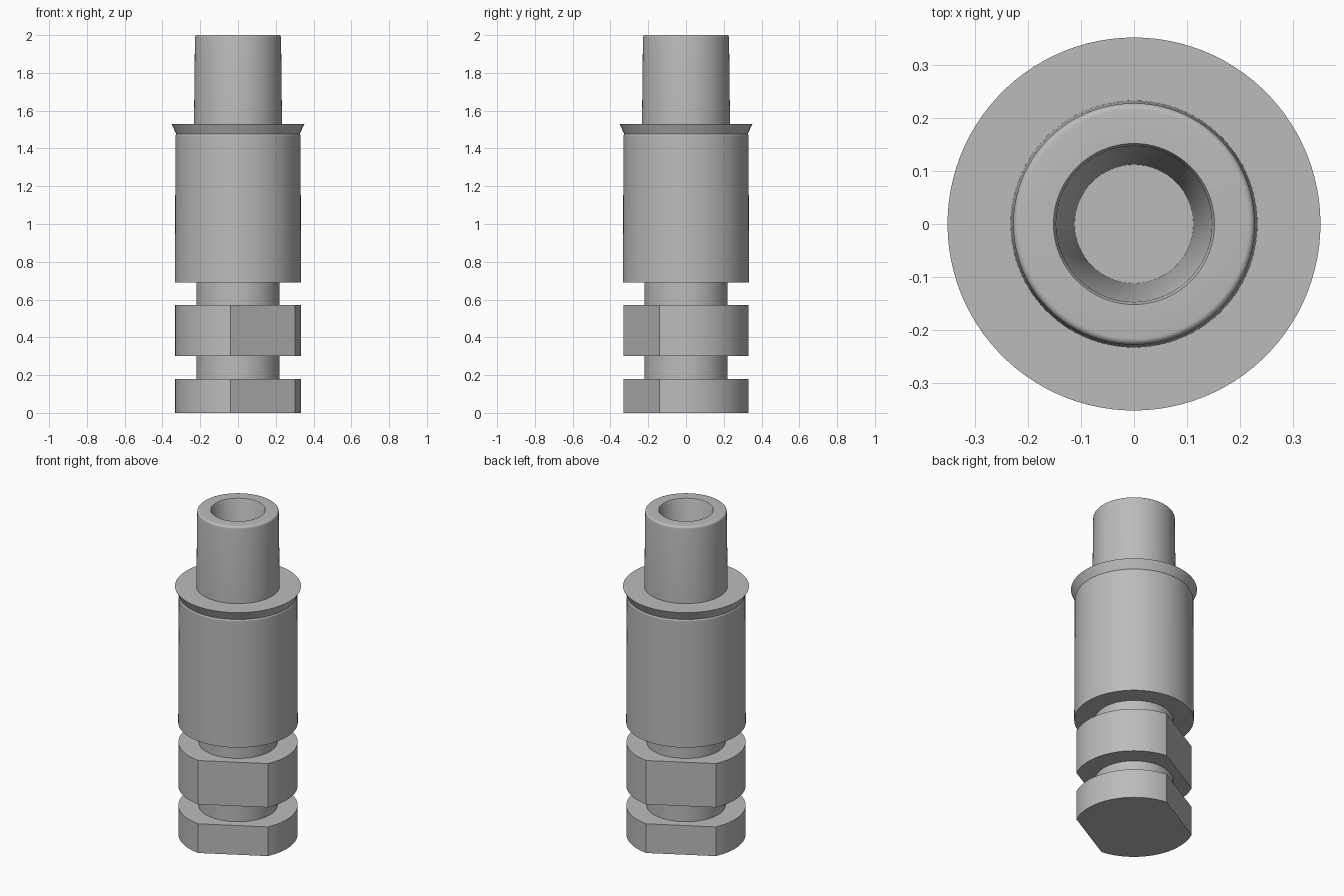
import bpy, bmesh, math
from mathutils import Vector

cube = bpy.data.objects.get("Cube")
if cube:
    bpy.data.objects.remove(cube, do_unlink=True)

SEGMENTS = 100
FLAT_ANGLE = math.radians(-61)
RADIUS = 0.333
FLAT_DISTANCE = RADIUS * math.cos(math.radians(36))

grey = bpy.data.materials.new("grey")
grey.use_nodes = True
colour = (0.5, 0.5, 0.5, 1)
grey.diffuse_color = colour
grey.node_tree.nodes["Principled BSDF"].inputs["Base Color"].default_value = colour


def lathe(name, profile, flats=False):
    """Revolve (radius, height) points; optionally press two opposite flats."""
    bm = bmesh.new()
    rings = []
    for r, z in profile:
        if r == 0:
            rings.append([bm.verts.new((0, 0, z))] * SEGMENTS)
            continue
        ring = []
        for j in range(SEGMENTS):
            a = FLAT_ANGLE + math.tau * j / SEGMENTS
            ring.append(bm.verts.new((r * math.cos(a), r * math.sin(a), z)))
        rings.append(ring)
    for low, high in zip(rings, rings[1:]):
        for j in range(SEGMENTS):
            k = (j + 1) % SEGMENTS
            corners = [low[j], low[k], high[k], high[j]]
            bm.faces.new(list(dict.fromkeys(corners)))
    if flats:
        normal = Vector((math.cos(FLAT_ANGLE), math.sin(FLAT_ANGLE), 0))
        for v in bm.verts:
            reach = abs(v.co.dot(normal))
            if reach > FLAT_DISTANCE:
                v.co.x *= FLAT_DISTANCE / reach
                v.co.y *= FLAT_DISTANCE / reach
    mesh = bpy.data.meshes.new(name)
    bm.to_mesh(mesh)
    bm.free()
    mesh.materials.append(grey)
    obj = bpy.data.objects.new(name, mesh)
    bpy.context.collection.objects.link(obj)
    bpy.ops.object.select_all(action='DESELECT')
    obj.select_set(True)
    bpy.context.view_layer.objects.active = obj
    bpy.ops.object.shade_smooth_by_angle(angle=math.radians(25))
    return obj


STEM = 0.22

# Lower flanges with two wrench flats, joined by narrow necks
lathe("bottom_flange", [(0, 0), (RADIUS, 0), (RADIUS, 0.18), (STEM, 0.18)], True)
lathe("lower_neck", [(STEM, 0.18), (STEM, 0.30)])
lathe("middle_flange", [(STEM, 0.30), (RADIUS, 0.30), (RADIUS, 0.57), (STEM, 0.57)], True)
lathe("upper_neck", [(STEM, 0.57), (STEM, 0.69)])

# Main barrel and flared collar
lathe("barrel", [(STEM, 0.69), (0.334, 0.69), (0.331, 1.468), (0.327, 1.476)])
lathe("collar", [(0.327, 1.476), (0.352, 1.53), (0.233, 1.53)])

# Nozzle with rounded rim and tapered blind bore
rim = 0.012
fillet = [(0.228 - rim + rim * math.cos(a), 2 - rim + rim * math.sin(a))
          for a in (math.radians(18 * i) for i in range(6))]
lathe("nozzle", [(0.233, 1.53)] + fillet + [(0.152, 2.0)])
lathe("bore", [(0.152, 2.0), (0.147, 1.99), (0.112, 0.95), (0, 0.95)])
